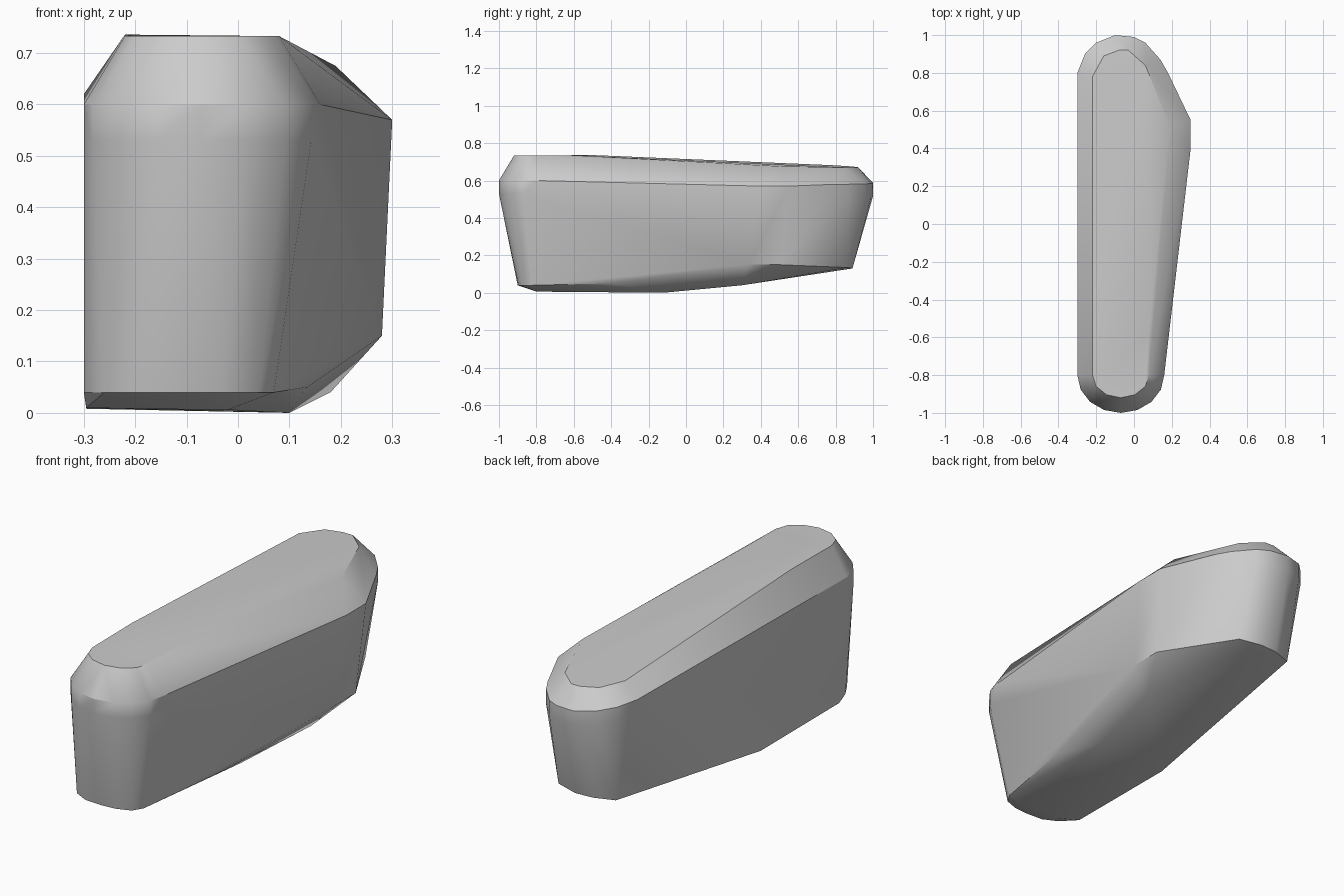
import bpy
import bmesh
import math

old = bpy.data.objects.get("Cube")
if old:
    bpy.data.objects.remove(old, do_unlink=True)

# Plain grey stone material
grey = bpy.data.materials.new("plain_grey")
grey.use_nodes = True
grey.diffuse_color = (0.6, 0.6, 0.6, 1)
grey.node_tree.nodes["Principled BSDF"].inputs["Base Color"].default_value = (0.6, 0.6, 0.6, 1)


def arc(cx, cy, rx, ry, start, end, z, steps=6):
    """Points along an elliptical arc, used for the rounded ends."""
    points = []
    for i in range(steps + 1):
        a = math.radians(start + (end - start) * i / steps)
        points.append((cx + rx * math.cos(a), cy + ry * math.sin(a), z))
    return points


# Top rim: flat at the front, sloping down to the back
top_rim = arc(-0.07, -0.8, 0.15, 0.12, 180, 360, 0.733) + [
    (0.08, -0.57, 0.733), (0.19, 0.52, 0.675), (0.06, 0.84, 0.67),
    (-0.03, 0.92, 0.67), (-0.08, 0.92, 0.671), (-0.16, 0.89, 0.675),
    (-0.22, 0.78, 0.682), (-0.22, -0.5, 0.736)]

# Shoulder: the widest outline, with a corner on the left side
front_end = arc(-0.07, -0.8, 0.23, 0.2, 180, 360, 0.6, 8)
back_end = [
    (0.18, 0.8, 0.58), (0.14, 0.87, 0.58), (0.06, 0.96, 0.582),
    (0.0, 0.99, 0.584), (-0.1, 1.0, 0.587), (-0.2, 0.96, 0.6),
    (-0.26, 0.9, 0.61), (-0.3, 0.8, 0.62)]
shoulder = front_end + [(0.3, 0.4, 0.57), (0.3, 0.55, 0.57)] + back_end

# Short upright band below the shoulder at both rounded ends
band = [(x, y, z - 0.07) for x, y, z in front_end[1:-1] + back_end[1:-1]]

# Lower edge of the walls, rising towards the back
lower_edge = [
    (-0.3, -0.79, 0.04), (-0.26, -0.86, 0.04), (-0.19, -0.895, 0.04),
    (-0.1, -0.9, 0.04), (-0.03, -0.895, 0.04), (0.04, -0.87, 0.04),
    (0.07, -0.82, 0.04), (0.135, -0.4, 0.05), (0.28, 0.33, 0.15),
    (0.28, 0.5, 0.15), (0.08, 0.86, 0.135), (-0.03, 0.89, 0.13),
    (-0.12, 0.885, 0.13), (-0.22, 0.85, 0.13)]

# Underside
underside = [
    (-0.295, -0.75, 0.01), (-0.2, -0.8, 0.008), (-0.02, -0.8, 0.006),
    (0.1, -0.12, 0.0), (-0.295, -0.15, 0.008), (0.18, 0.3, 0.04)]

# Faceted body: a skin over the outlines
bm = bmesh.new()
for point in top_rim + shoulder + band + lower_edge + underside:
    bm.verts.new(point)
hull = bmesh.ops.convex_hull(bm, input=bm.verts)
loose = [v for v in bm.verts if not v.link_faces]
bmesh.ops.delete(bm, geom=loose, context='VERTS')
bmesh.ops.dissolve_limit(bm, angle_limit=math.radians(1.0), verts=bm.verts, edges=bm.edges)
bmesh.ops.recalc_face_normals(bm, faces=bm.faces)
mesh = bpy.data.meshes.new("stone_block")
bm.to_mesh(mesh)
bm.free()
mesh.materials.append(grey)
block = bpy.data.objects.new("stone_block", mesh)
bpy.context.collection.objects.link(block)

# Soft shading with the strong creases kept
bpy.ops.object.select_all(action='DESELECT')
block.select_set(True)
bpy.context.view_layer.objects.active = block
bpy.ops.object.shade_smooth_by_angle(angle=math.radians(30))
